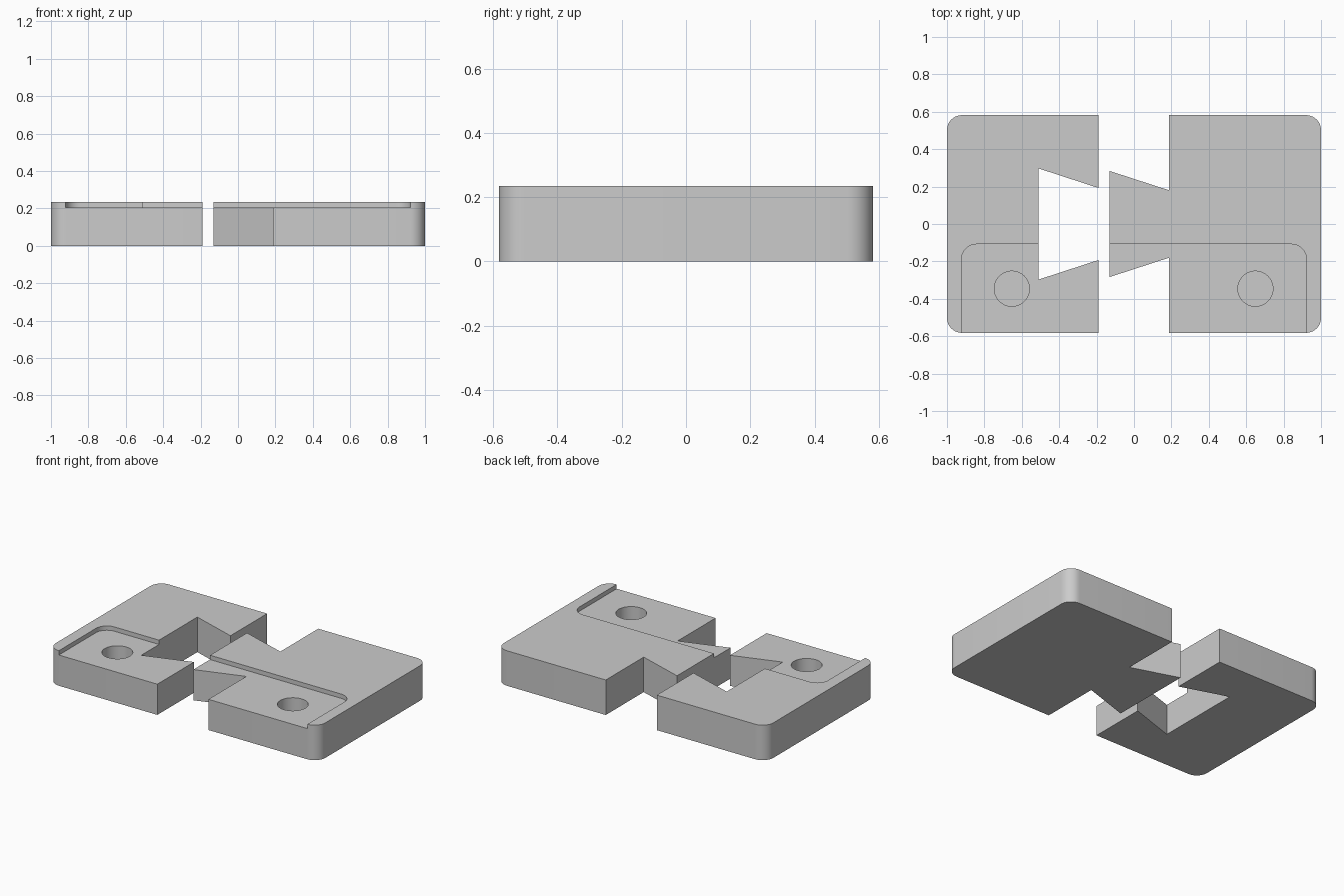
import bpy
import bmesh
from math import cos, sin, pi, radians

if "Cube" in bpy.data.objects:
    bpy.data.objects.remove(bpy.data.objects["Cube"], do_unlink=True)

TOP, LEDGE, HOLE_FLOOR = 0.235, 0.206, 0.05
HALF_Y, ROUND = 0.582, 0.08

grey = bpy.data.materials.new("plain_grey")
grey.use_nodes = True
grey.diffuse_color = (0.6, 0.6, 0.6, 1)
grey.node_tree.nodes["Principled BSDF"].inputs["Base Color"].default_value = (0.6, 0.6, 0.6, 1)


def arc(cx, cy, r, start, end, steps):
    angles = [radians(start + (end - start) * i / steps) for i in range(steps + 1)]
    return [(cx + r * cos(a), cy + r * sin(a)) for a in angles]


def prism(name, outline, z0, z1):
    """Extrude a flat outline upwards into a closed solid."""
    bm = bmesh.new()
    face = bm.faces.new([bm.verts.new((x, y, z0)) for x, y in outline])
    result = bmesh.ops.extrude_face_region(bm, geom=[face])
    raised = [v for v in result["geom"] if isinstance(v, bmesh.types.BMVert)]
    bmesh.ops.translate(bm, verts=raised, vec=(0, 0, z1 - z0))
    bmesh.ops.recalc_face_normals(bm, faces=bm.faces[:])
    mesh = bpy.data.meshes.new(name)
    bm.to_mesh(mesh)
    bm.free()
    mesh.materials.append(grey)
    obj = bpy.data.objects.new(name, mesh)
    bpy.context.collection.objects.link(obj)
    return obj


def cut(obj, cutter):
    cutter.hide_render = True
    mod = obj.modifiers.new("cut", "BOOLEAN")
    mod.operation, mod.solver, mod.object = "DIFFERENCE", "EXACT", cutter
    bpy.ops.object.select_all(action="DESELECT")
    obj.select_set(True)
    bpy.context.view_layer.objects.active = obj
    bpy.ops.object.modifier_apply(modifier=mod.name)
    bpy.data.objects.remove(cutter, do_unlink=True)


def plate(name, side, joint, inner, hole_x):
    """Plate with rounded outer corners, a dovetail edge, a ledge and a blind hole."""
    c = 1 - ROUND
    outer = (arc(c, -HALF_Y + ROUND, ROUND, -90, 0, 10)
             + arc(c, HALF_Y - ROUND, ROUND, 0, 90, 10))
    mirrored = [(side * x, y) for x, y in outer]
    obj = prism(name, mirrored + joint, 0, TOP)

    # Shallow ledge, open to the front and to the joint
    edge = 0.922
    ledge = [(inner, -0.108)] + [
        (side * x, y) for x, y in arc(edge - ROUND, -0.108 - ROUND, ROUND, 90, 0, 10)
    ] + [(side * edge, -0.7), (inner, -0.7)]
    cut(obj, prism("ledge_cutter", ledge, LEDGE, TOP + 0.1))

    # Blind round hole
    circle = arc(hole_x, -0.346, 0.094, 0, 360, 48)[:-1]
    cut(obj, prism("hole_cutter", circle, HOLE_FLOOR, TOP + 0.1))
    bpy.ops.object.shade_smooth_by_angle(angle=pi / 6)


# Left plate carries the tongue, right plate carries the socket
edge = 0.188
tongue = [(edge, HALF_Y), (edge, 0.18), (-0.132, 0.284)]
socket = [(-0.191, HALF_Y), (-0.191, 0.193), (-0.51, 0.297)]
for name, side, joint, inner, hole_x in (
        ("tongue_plate", 1, tongue, -0.3, 0.649),
        ("socket_plate", -1, socket, 0.1, -0.653)):
    plate(name, side, joint + [(x, -y) for x, y in reversed(joint)], inner, hole_x)
